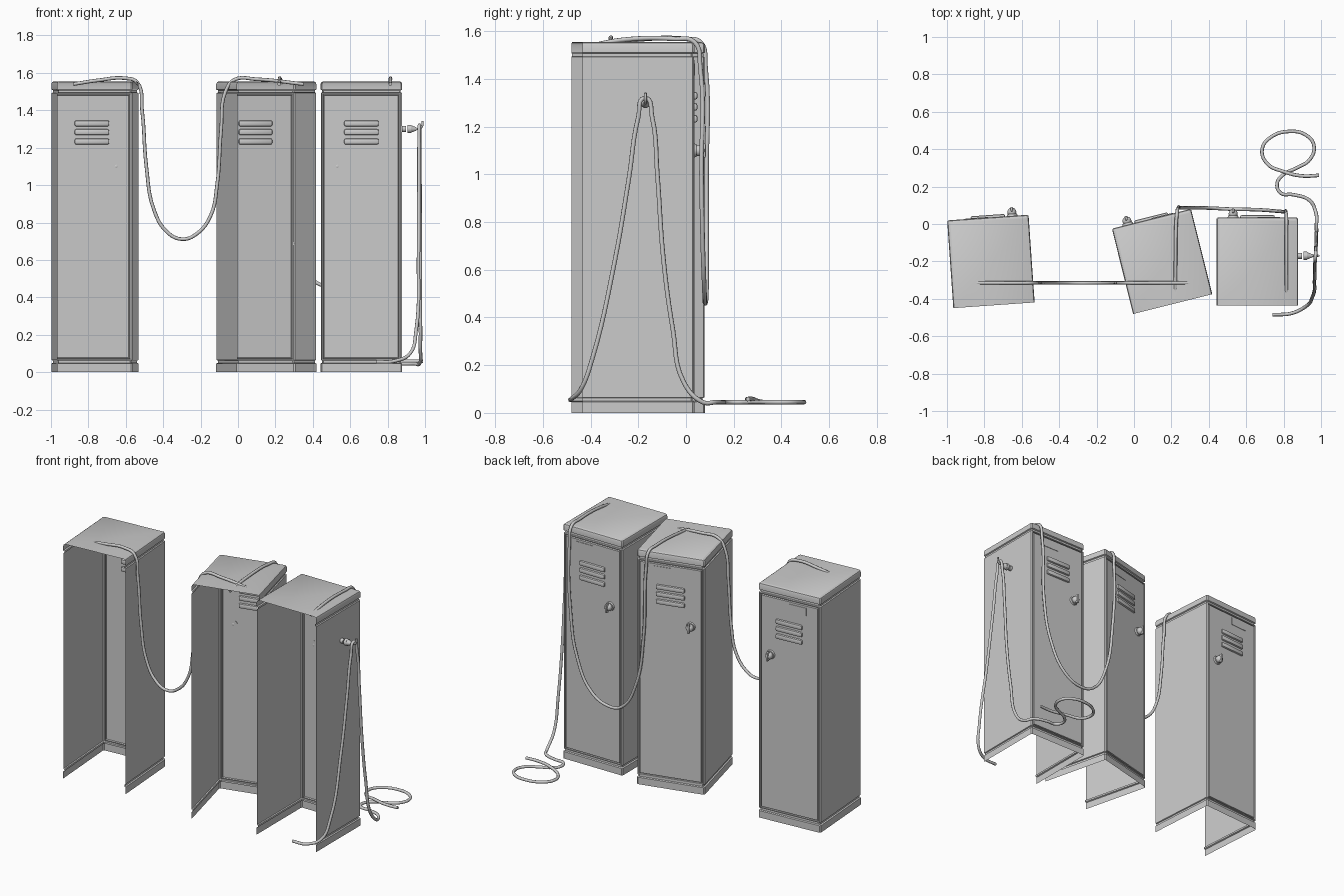
import bpy, bmesh, math
from mathutils import Matrix, Vector

if "Cube" in bpy.data.objects:
    bpy.data.objects.remove(bpy.data.objects["Cube"])

W, D, C = 0.218, 0.235, 0.007   # half width, half depth, corner chamfer


def finish(bm, name, matrix, smooth=True):
    me = bpy.data.meshes.new(name)
    bm.to_mesh(me)
    bm.free()
    me.transform(matrix)
    ob = bpy.data.objects.new(name, me)
    bpy.context.collection.objects.link(ob)
    if smooth:
        bpy.context.view_layer.objects.active = ob
        bpy.ops.object.select_all(action='DESELECT')
        ob.select_set(True)
        bpy.ops.object.shade_smooth_by_angle(angle=math.radians(35))
    return ob


def ring(bm, z, d):
    w, f = W - d, D - d
    pts = [(-w, -D), (-w, f - C), (-w + C, f), (w - C, f), (w, f - C), (w, -D)]
    return [bm.verts.new((x, y, z)) for x, y in pts]


def locker_shell(name, place):
    # sheet-metal shell, open at the rear and underneath
    levels = [(0, 0), (0.046, 0), (0.05, 0.008), (0.062, 0.008), (0.065, 0.001),
              (1.492, 0.001), (1.495, 0.008), (1.507, 0.008), (1.511, 0),
              (1.541, 0), (1.550, 0.004), (1.555, 0.013)]
    bm = bmesh.new()
    rings = [ring(bm, z, d) for z, d in levels]
    door = None
    for k in range(len(rings) - 1):
        a, b = rings[k], rings[k + 1]
        for i in range(5):
            f = bm.faces.new((a[i], b[i], b[i + 1], a[i + 1]))
            if k == 4 and i == 2:
                door = f
    bm.faces.new(list(reversed(rings[-1])))
    bm.normal_update()
    # door panel outlined by a recessed gap
    for t, d in ((0.008, 0), (0.002, -0.01), (0.006, 0), (0.003, 0.011)):
        bmesh.ops.inset_individual(bm, faces=[door], thickness=t, depth=d)
    finish(bm, name, place)


def block(bm, loc, size, bevel=0.0):
    m = Matrix.Translation(loc) @ Matrix.Diagonal((*size, 1))
    vs = bmesh.ops.create_cube(bm, size=1, matrix=m)['verts']
    if bevel:
        es = {e for v in vs for e in v.link_edges}
        bmesh.ops.bevel(bm, geom=list(es), offset=bevel, segments=2,
                        profile=0.5, affect='EDGES')


def locker(n, x, y, angle, side):
    place = Matrix.Translation((x, y, 0)) @ Matrix.Rotation(math.radians(angle), 4, 'Z')
    locker_shell(f"locker_{n}_body", place)
    # three louvres
    bm = bmesh.new()
    for z in (1.233, 1.283, 1.33):
        block(bm, (0, D, z), (0.185, 0.026, 0.032), 0.009)
    finish(bm, f"locker_{n}_louvres", place)
    # name-card plate
    bm = bmesh.new()
    block(bm, (side * 0.06, D, 1.44), (0.12, 0.006, 0.05))
    finish(bm, f"locker_{n}_card_plate", place, False)
    # door knob with rose and finger bar
    bm = bmesh.new()
    kx = -side * 0.13
    rot = Matrix.Rotation(math.pi / 2, 4, 'X')
    bmesh.ops.create_cone(bm, cap_ends=True, segments=20, radius1=0.026, radius2=0.03, depth=0.012,
                          matrix=Matrix.Translation((kx, D + 0.004, 1.1)) @ rot)
    bmesh.ops.create_uvsphere(bm, u_segments=16, v_segments=10, radius=0.024,
                              matrix=Matrix.Translation((kx, D + 0.02, 1.1)))
    block(bm, (kx, D + 0.036, 1.1), (0.014, 0.024, 0.06), 0.005)
    finish(bm, f"locker_{n}_knob", place)


locker(1, -0.765, -0.2, 4, -1)
locker(2, 0.15, -0.2, 14, 1)
locker(3, 0.66, -0.2, 0, 1)


def hose(name, pts, r=0.0095):
    cu = bpy.data.curves.new(name, 'CURVE')
    cu.dimensions = '3D'
    cu.bevel_depth, cu.bevel_resolution = r, 2
    cu.use_fill_caps = True
    cu.resolution_u = 6
    s = cu.splines.new('BEZIER')
    s.bezier_points.add(len(pts) - 1)
    for p, co in zip(s.bezier_points, pts):
        p.co = co
        p.handle_left_type = p.handle_right_type = 'AUTO'
    ob = bpy.data.objects.new(name, cu)
    bpy.context.collection.objects.link(ob)


# hose slung between the roofs of lockers 1 and 2
sling = [(-0.88, 1.54), (-0.75, 1.56), (-0.6, 1.571), (-0.54, 1.55), (-0.513, 1.4), (-0.49, 1.1),
         (-0.45, 0.87), (-0.38, 0.75), (-0.3, 0.711), (-0.22, 0.74), (-0.145, 0.84),
         (-0.112, 1.0), (-0.09, 1.3), (-0.067, 1.5), (-0.02, 1.563), (0.1, 1.566), (0.35, 1.54)]
hose("slung_hose", [(x, -0.315, z) for x, z in sling])

# hose hanging across the doors of lockers 2 and 3
hose("door_hose", [
    (0.22, -0.4, 1.54), (0.222, -0.2, 1.566), (0.225, 0.0, 1.568), (0.23, 0.06, 1.555),
    (0.235, 0.082, 1.45), (0.25, 0.086, 1.0), (0.31, 0.086, 0.65), (0.41, 0.085, 0.485),
    (0.51, 0.08, 0.46), (0.64, 0.077, 0.52), (0.75, 0.07, 0.72), (0.8, 0.065, 1.0),
    (0.812, 0.06, 1.45), (0.815, 0.035, 1.555), (0.815, -0.05, 1.568),
    (0.815, -0.25, 1.566), (0.815, -0.4, 1.54)])

# hose over the side hook, trailing into a floor loop
floor_loop = [(0.97, 0.07), (0.94, 0.125), (0.85, 0.157), (0.785, 0.165), (0.765, 0.215),
              (0.8, 0.265), (0.87, 0.3), (0.94, 0.345), (0.962, 0.42), (0.92, 0.475), (0.83, 0.495),
              (0.73, 0.463), (0.685, 0.4), (0.71, 0.325), (0.8, 0.28), (0.9, 0.257), (0.99, 0.26)]
side = [(0.74, -0.485, 0.055), (0.84, -0.478, 0.06), (0.92, -0.44, 0.1), (0.952, -0.395, 0.22),
        (0.965, -0.3, 0.63), (0.967, -0.24, 0.98), (0.968, -0.2, 1.24), (0.97, -0.172, 1.32),
        (0.972, -0.142, 1.24), (0.973, -0.12, 1.0), (0.975, -0.095, 0.65), (0.975, -0.055, 0.35),
        (0.975, -0.01, 0.13)]
hose("hook_hose", side + [(x, y, 0.058 if i > 13 else 0.045) for i, (x, y) in enumerate(floor_loop)])

# side hook: flared base, thin arm and upturned tip
bm = bmesh.new()
ry = Matrix.Rotation(math.pi / 2, 4, 'Y')
for x, r1, r2, d in ((0.887, 0.016, 0.016, 0.02), (0.916, 0.022, 0.022, 0.018), (0.94, 0.02, 0.008, 0.03)):
    bmesh.ops.create_cone(bm, cap_ends=True, segments=16, radius1=r1, radius2=r2, depth=d,
                          matrix=Matrix.Translation((x, -0.17, 1.3)) @ ry)
finish(bm, "hook_base", Matrix.Identity(4))
hose("hook_arm", [(0.94, -0.17, 1.3), (0.97, -0.17, 1.302), (0.984, -0.17, 1.315), (0.986, -0.17, 1.342)], 0.006)
